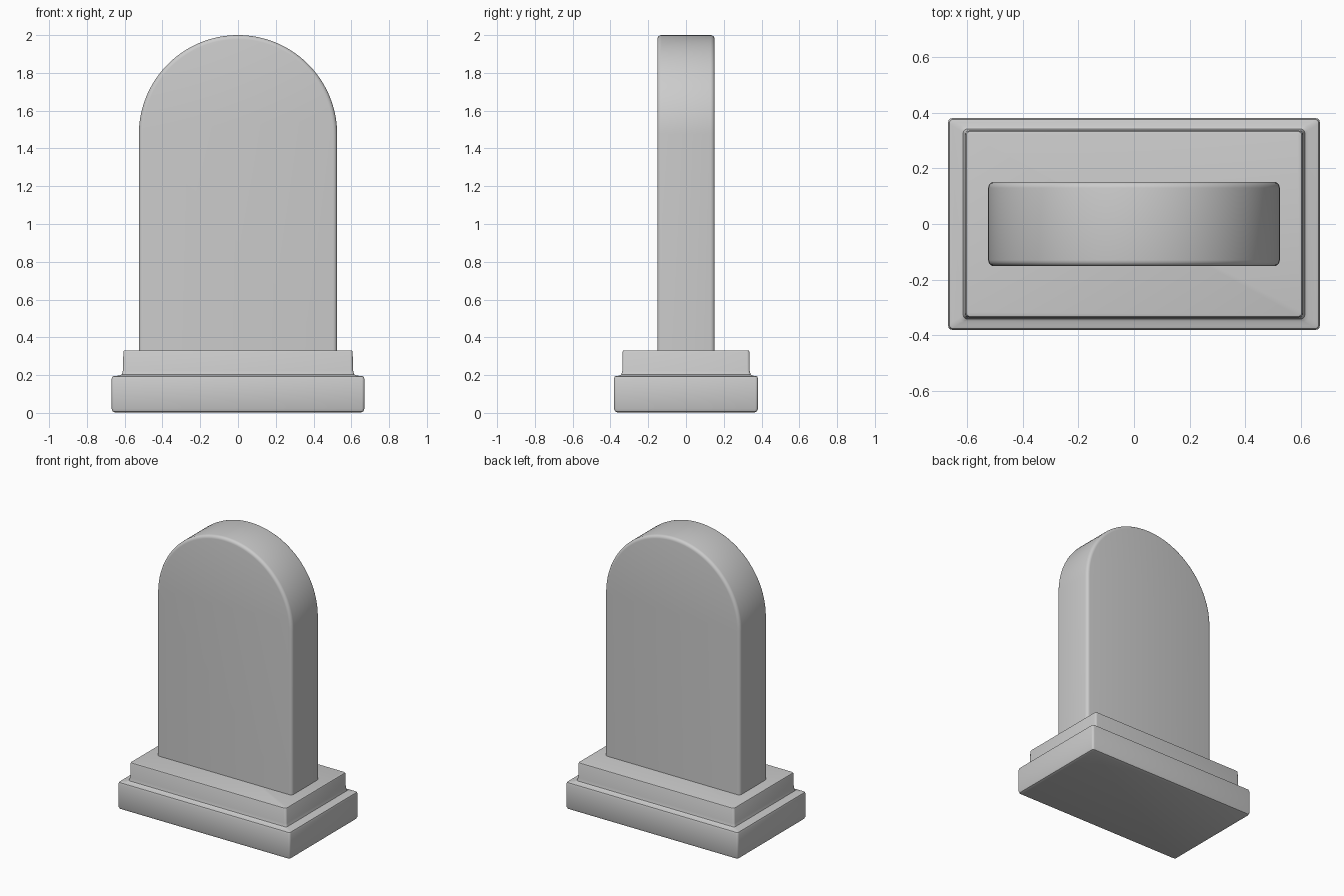
import bpy, bmesh, math

if "Cube" in bpy.data.objects:
    bpy.data.objects.remove(bpy.data.objects["Cube"])


def make_object(name, bm):
    bmesh.ops.recalc_face_normals(bm, faces=bm.faces)
    mesh = bpy.data.meshes.new(name)
    bm.to_mesh(mesh)
    bm.free()
    obj = bpy.data.objects.new(name, mesh)
    bpy.context.collection.objects.link(obj)
    bpy.ops.object.select_all(action='DESELECT')
    obj.select_set(True)
    bpy.context.view_layer.objects.active = obj
    bpy.ops.object.shade_smooth_by_angle(angle=math.radians(40))
    return obj


def rounded_rect(hx, hy, r, n=4):
    pts = []
    for k, (sx, sy) in enumerate([(1, 1), (-1, 1), (-1, -1), (1, -1)]):
        for i in range(n + 1):
            a = math.pi / 2 * (k + i / n)
            pts.append((sx * (hx - r) + r * math.cos(a), sy * (hy - r) + r * math.sin(a)))
    return pts


def loft(name, rings):
    bm = bmesh.new()
    loops = [[bm.verts.new((x, y, z)) for x, y in pts] for pts, z in rings]
    for a, b in zip(loops, loops[1:]):
        for i in range(len(a)):
            j = (i + 1) % len(a)
            bm.faces.new((a[i], a[j], b[j], b[i]))
    bm.faces.new(loops[0])
    bm.faces.new(loops[-1])
    return make_object(name, bm)


# Stepped plinth: half width, half depth, height of each ring
steps = [(0.652, 0.364, 0.003), (0.664, 0.376, 0.008), (0.669, 0.381, 0.022),
         (0.669, 0.381, 0.180), (0.665, 0.377, 0.192), (0.655, 0.367, 0.196),
         (0.628, 0.352, 0.197), (0.615, 0.342, 0.204), (0.609, 0.337, 0.225),
         (0.607, 0.336, 0.322), (0.604, 0.333, 0.329), (0.598, 0.327, 0.331)]
loft("stepped_plinth", [(rounded_rect(hx, hy, 0.014), z) for hx, hy, z in steps])

# Round-topped slab, front outline extruded through its thickness
R, HALF, SPRING, FOOT = 0.525, 0.152, 1.475, 0.325
outline = [(-R, FOOT), (R, FOOT)]
outline += [(R * math.cos(math.pi * i / 64), SPRING + R * math.sin(math.pi * i / 64))
            for i in range(65)]
bm = bmesh.new()
front = bm.faces.new([bm.verts.new((x, -HALF, z)) for x, z in outline])
ext = bmesh.ops.extrude_face_region(bm, geom=[front], use_keep_orig=True)
moved = [v for v in ext["geom"] if isinstance(v, bmesh.types.BMVert)]
bmesh.ops.translate(bm, verts=moved, vec=(0, 2 * HALF, 0))
bmesh.ops.recalc_face_normals(bm, faces=bm.faces)
# Round the front and back rims
rims = [e for e in bm.edges
        if abs(e.verts[0].co.y - e.verts[1].co.y) < 1e-5
        and max(v.co.z for v in e.verts) > FOOT + 0.01]
bmesh.ops.bevel(bm, geom=rims, offset=0.022, segments=4, profile=0.5, affect='EDGES')
make_object("headstone_slab", bm)
